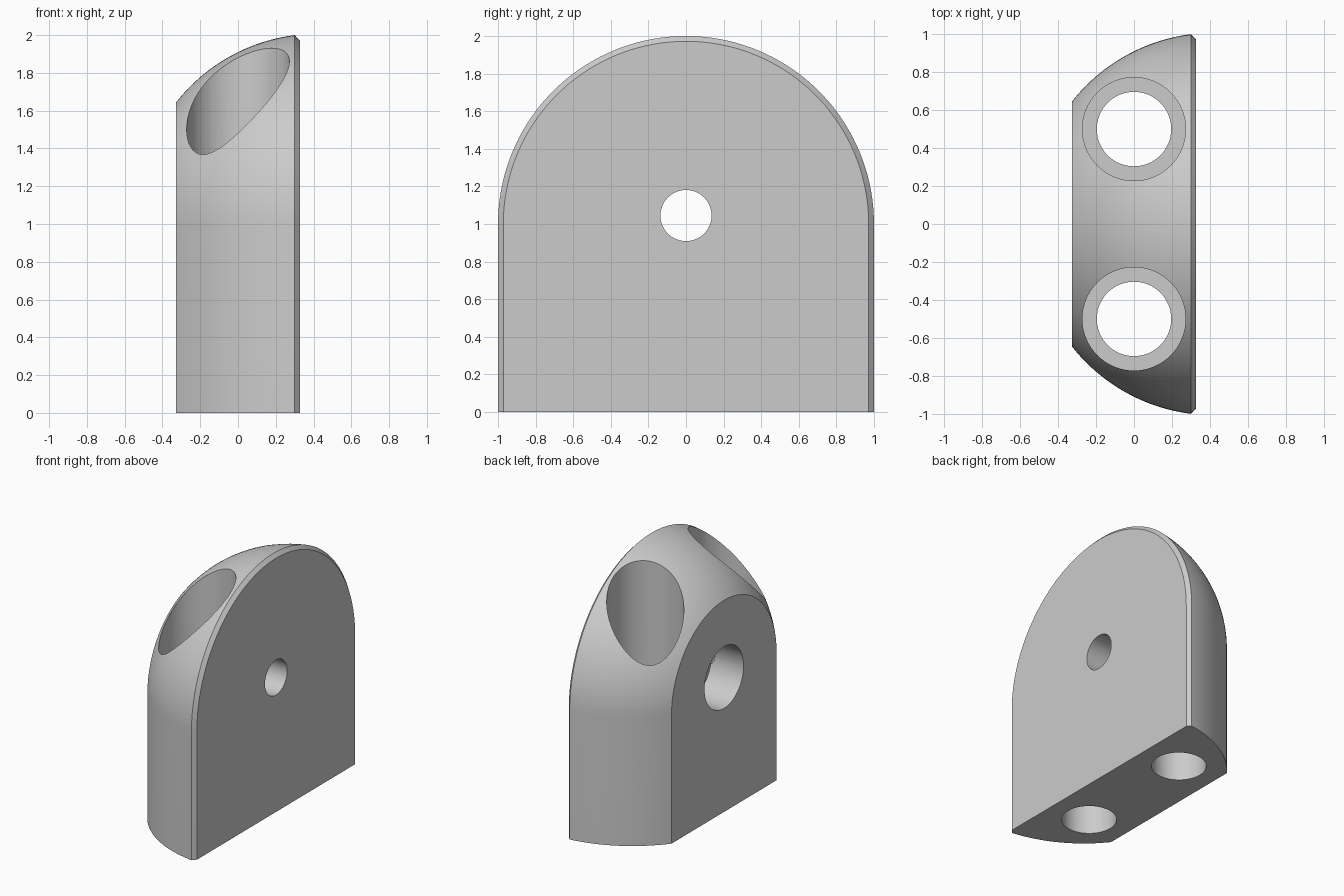
import bpy, bmesh, math
from mathutils import Matrix, Vector

default = bpy.data.objects.get("Cube")
if default:
    bpy.data.objects.remove(default, do_unlink=True)

grey = bpy.data.materials.new("plain_grey")
grey.use_nodes = True
colour = (0.6, 0.6, 0.6, 1)
grey.diffuse_color = colour
grey.node_tree.nodes["Principled BSDF"].inputs["Base Color"].default_value = colour

BACK, RIM, FACE = -0.327, 0.3, 0.327   # x of small face, widest edge, large face
ARCH_Z = 1.0                           # height of the arch centre


def make_object(name, bm):
    bmesh.ops.recalc_face_normals(bm, faces=bm.faces)
    mesh = bpy.data.meshes.new(name)
    bm.to_mesh(mesh)
    bm.free()
    mesh.materials.append(grey)
    obj = bpy.data.objects.new(name, mesh)
    bpy.context.collection.objects.link(obj)
    return obj


def crown_profile(steps=20, radius=0.95):
    """Arc from the small face out to the widest edge, then a chamfer."""
    a, b = Vector((BACK, 0.645)), Vector((RIM, 1.0))
    chord = b - a
    normal = Vector((chord.y, -chord.x)).normalized()
    centre = (a + b) / 2 + normal * math.sqrt(radius**2 - (chord.length / 2)**2)
    start = math.atan2(a.y - centre.y, a.x - centre.x)
    end = math.atan2(b.y - centre.y, b.x - centre.x)
    points = []
    for i in range(steps + 1):
        t = start + (end - start) * i / steps
        points.append((centre.x + radius * math.cos(t), centre.y + radius * math.sin(t)))
    return points + [(FACE, 0.972)]


def arch_ring(bm, x, r, steps=72):
    ring = [bm.verts.new((x, r, 0))]
    for i in range(steps + 1):
        t = math.pi * i / steps
        ring.append(bm.verts.new((x, r * math.cos(t), ARCH_Z + r * math.sin(t))))
    return ring + [bm.verts.new((x, -r, 0))]


# Arched block with a rounded crown
bm = bmesh.new()
rings = [arch_ring(bm, x, r) for x, r in crown_profile()]
for low, high in zip(rings, rings[1:]):
    for i in range(len(low) - 1):
        bm.faces.new((low[i], low[i + 1], high[i + 1], high[i]))
bm.faces.new(rings[0])
bm.faces.new(rings[-1])
bm.faces.new([r[0] for r in rings] + [r[-1] for r in reversed(rings)])
block = make_object("arched_mounting_block", bm)


def drill(name, start, end, radius):
    """Cut a round hole between two points."""
    start, end = Vector(start), Vector(end)
    axis = end - start
    turn = Vector((0, 0, 1)).rotation_difference(axis).to_matrix().to_4x4()
    bm = bmesh.new()
    bmesh.ops.create_cone(bm, cap_ends=True, segments=64, radius1=radius, radius2=radius,
                          depth=axis.length,
                          matrix=Matrix.Translation((start + end) / 2) @ turn)
    cutter = make_object(name, bm)
    cutter.hide_render = True
    cut = block.modifiers.new(name, 'BOOLEAN')
    cut.operation = 'DIFFERENCE'
    cut.solver = 'EXACT'
    cut.object = cutter
    bpy.context.view_layer.objects.active = block
    bpy.ops.object.modifier_apply(modifier=name)
    bpy.data.objects.remove(cutter, do_unlink=True)


# Two vertical bolt holes with deep counterbores
for y in (-0.5, 0.5):
    drill("bolt_hole", (0, y, -0.2), (0, y, 2.2), 0.196)
    drill("bolt_counterbore", (0, y, 0.45), (0, y, 2.2), 0.272)

# Cross hole with a counterbore on the small face
drill("cross_hole", (-0.6, 0, 1.045), (0.6, 0, 1.045), 0.136)
drill("cross_counterbore", (-0.6, 0, 1.045), (-0.05, 0, 1.045), 0.24)

# Smooth curved walls, crisp edges
bpy.ops.object.select_all(action='DESELECT')
block.select_set(True)
bpy.context.view_layer.objects.active = block
bpy.ops.object.shade_smooth_by_angle(angle=math.radians(25))
